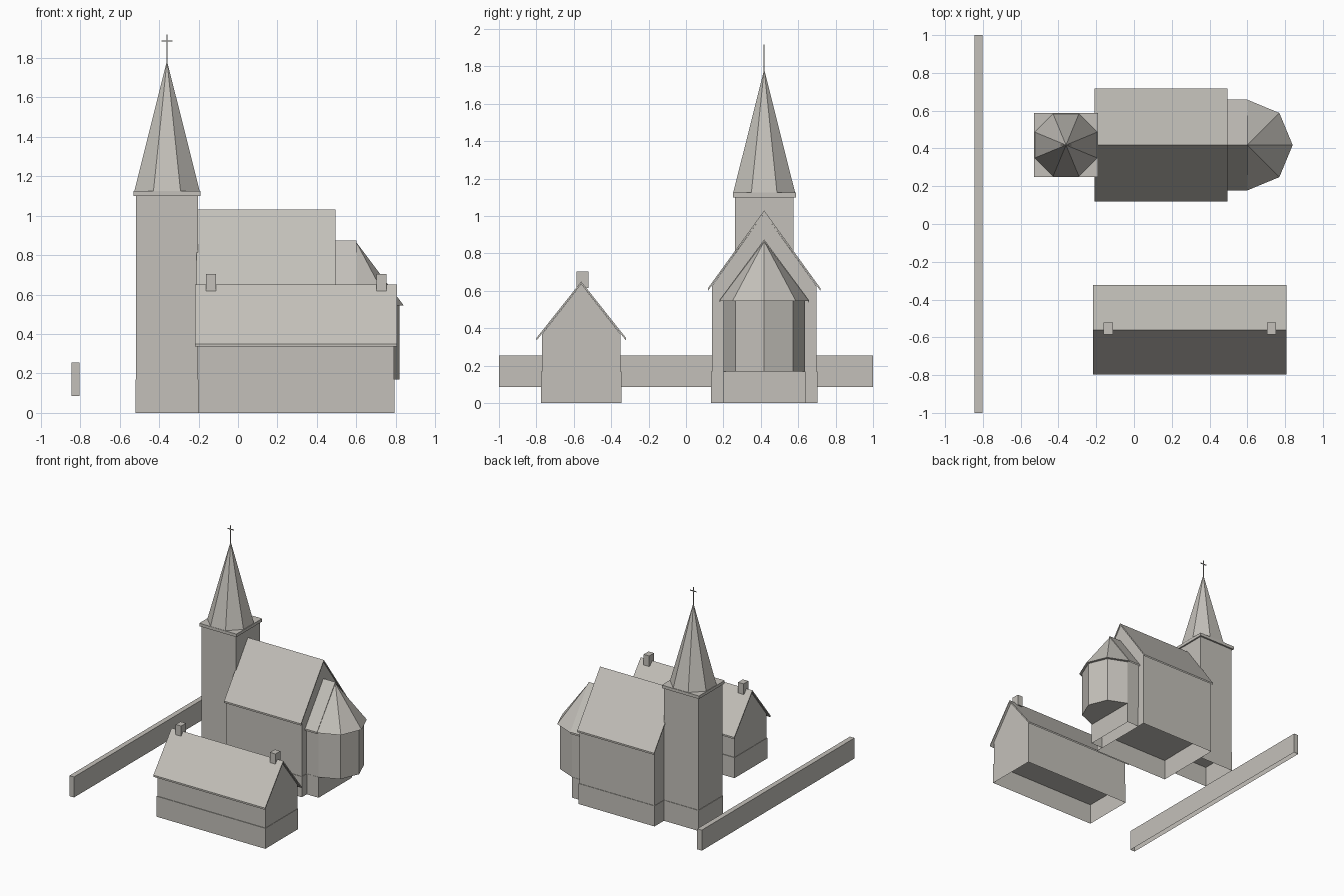
import bpy
import bmesh
import math
from mathutils import Vector

cube = bpy.data.objects.get("Cube")
if cube:
    bpy.data.objects.remove(cube, do_unlink=True)

# One plain stone colour
STONE = (0.55, 0.53, 0.49, 1.0)
stone = bpy.data.materials.new("warm grey stone")
stone.use_nodes = True
stone.diffuse_color = STONE
bsdf = next(n for n in stone.node_tree.nodes if n.type == 'BSDF_PRINCIPLED')
bsdf.inputs["Base Color"].default_value = STONE


def finish(name, bm):
    bmesh.ops.recalc_face_normals(bm, faces=bm.faces)
    mesh = bpy.data.meshes.new(name)
    bm.to_mesh(mesh)
    bm.free()
    mesh.materials.append(stone)
    obj = bpy.data.objects.new(name, mesh)
    bpy.context.collection.objects.link(obj)
    return obj


def extrude(name, profile, shift, open_base=False):
    """Sweep a flat outline along a vector; an open base leaves the first cap out."""
    bm = bmesh.new()
    base = bm.faces.new([bm.verts.new(p) for p in profile])
    moved = bmesh.ops.extrude_face_region(bm, geom=[base], use_keep_orig=True)
    verts = [g for g in moved["geom"] if isinstance(g, bmesh.types.BMVert)]
    bmesh.ops.translate(bm, verts=verts, vec=Vector(shift))
    if open_base:
        bmesh.ops.delete(bm, geom=[base], context='FACES_ONLY')
    return finish(name, bm)


def box(name, xs, ys, zs, open_base=False):
    (x0, x1), (y0, y1), (z0, z1) = xs, ys, zs
    outline = [(x0, y0, z0), (x1, y0, z0), (x1, y1, z0), (x0, y1, z0)]
    return extrude(name, outline, (0, 0, z1 - z0), open_base)


def gable_body(name, xs, y, half, base, eave, ridge):
    outline = [(y - half, base), (y + half, base), (y + half, eave),
               (y, ridge), (y - half, eave)]
    extrude(name, [(xs[0], a, b) for a, b in outline], (xs[1] - xs[0], 0, 0))


def gable_roof(name, xs, y, half, eave, ridge, thick=0.014):
    outline = [(y - half, eave), (y, ridge), (y + half, eave),
               (y + half, eave - thick), (y, ridge - thick), (y - half, eave - thick)]
    extrude(name, [(xs[0], a, b) for a, b in outline], (xs[1] - xs[0], 0, 0))


def cone(name, ring, apex):
    bm = bmesh.new()
    verts = [bm.verts.new(p) for p in ring]
    top = bm.verts.new(apex)
    bm.faces.new(verts)
    for a, b in zip(verts, verts[1:] + verts[:1]):
        bm.faces.new((a, b, top))
    finish(name, bm)


def arc(cx, cy, z, radius, start, count):
    angles = [math.radians(start + 45 * i) for i in range(count)]
    return [(cx + radius * math.cos(a), cy + radius * math.sin(a), z) for a in angles]


AXIS = 0.418      # church centre line
TOWER_X = -0.36
PLINTH = 0.17     # top of the hollow plinths

# Tower with cornice, octagonal spire and cross
box("tower_plinth", (-0.52, -0.2), (0.258, 0.578), (0, PLINTH), True)
box("tower_body", (-0.516, -0.202), (0.262, 0.574), (PLINTH, 1.1))
box("tower_cornice", (-0.53, -0.19), (0.25, 0.588), (1.1, 1.125))
cone("spire", arc(TOWER_X, AXIS, 1.125, 0.179, 22.5, 8), (TOWER_X, AXIS, 1.785))
r = 0.003
box("cross_post", (TOWER_X - r, TOWER_X + r), (AXIS - r, AXIS + r), (1.77, 1.917))
box("cross_bar", (TOWER_X - 0.028, TOWER_X + 0.028), (AXIS - r, AXIS + r), (1.882, 1.888))

# Nave
box("nave_plinth", (-0.203, 0.492), (AXIS - 0.284, AXIS + 0.284), (0, PLINTH), True)
gable_body("nave_body", (-0.2, 0.488), AXIS, 0.28, PLINTH, 0.625, 1.016)
gable_roof("nave_roof", (-0.21, 0.495), AXIS, 0.3, 0.615, 1.03)

# Apse: short straight bay ending in half an octagon
box("apse_plinth", (0.49, 0.6), (AXIS - 0.22, AXIS + 0.22), (0, PLINTH), True)
gable_body("apse_bay", (0.488, 0.6), AXIS, 0.218, PLINTH, 0.56, 0.86)
extrude("apse_wall", arc(0.6, AXIS, PLINTH, 0.218, -90, 5), (0, 0, 0.385))
gable_roof("apse_bay_roof", (0.49, 0.6), AXIS, 0.24, 0.55, 0.875)
cone("apse_roof", arc(0.6, AXIS, 0.545, 0.24, -90, 5), (0.6, AXIS, 0.865))

# House
HOUSE_Y = -0.56
box("house_plinth", (-0.203, 0.793), (HOUSE_Y - 0.215, HOUSE_Y + 0.215), (0, PLINTH), True)
gable_body("house_body", (-0.2, 0.79), HOUSE_Y, 0.21, PLINTH, 0.368, 0.636)
gable_roof("house_roof", (-0.217, 0.807), HOUSE_Y, 0.238, 0.35, 0.65)
for side, x in (("right", -0.137), ("left", 0.728)):
    box("chimney_" + side, (x - 0.025, x + 0.025), (-0.585, -0.522), (0.615, 0.703))

# Boundary wall
box("boundary_wall", (-0.845, -0.803), (-1, 1), (0.085, 0.255), True)
